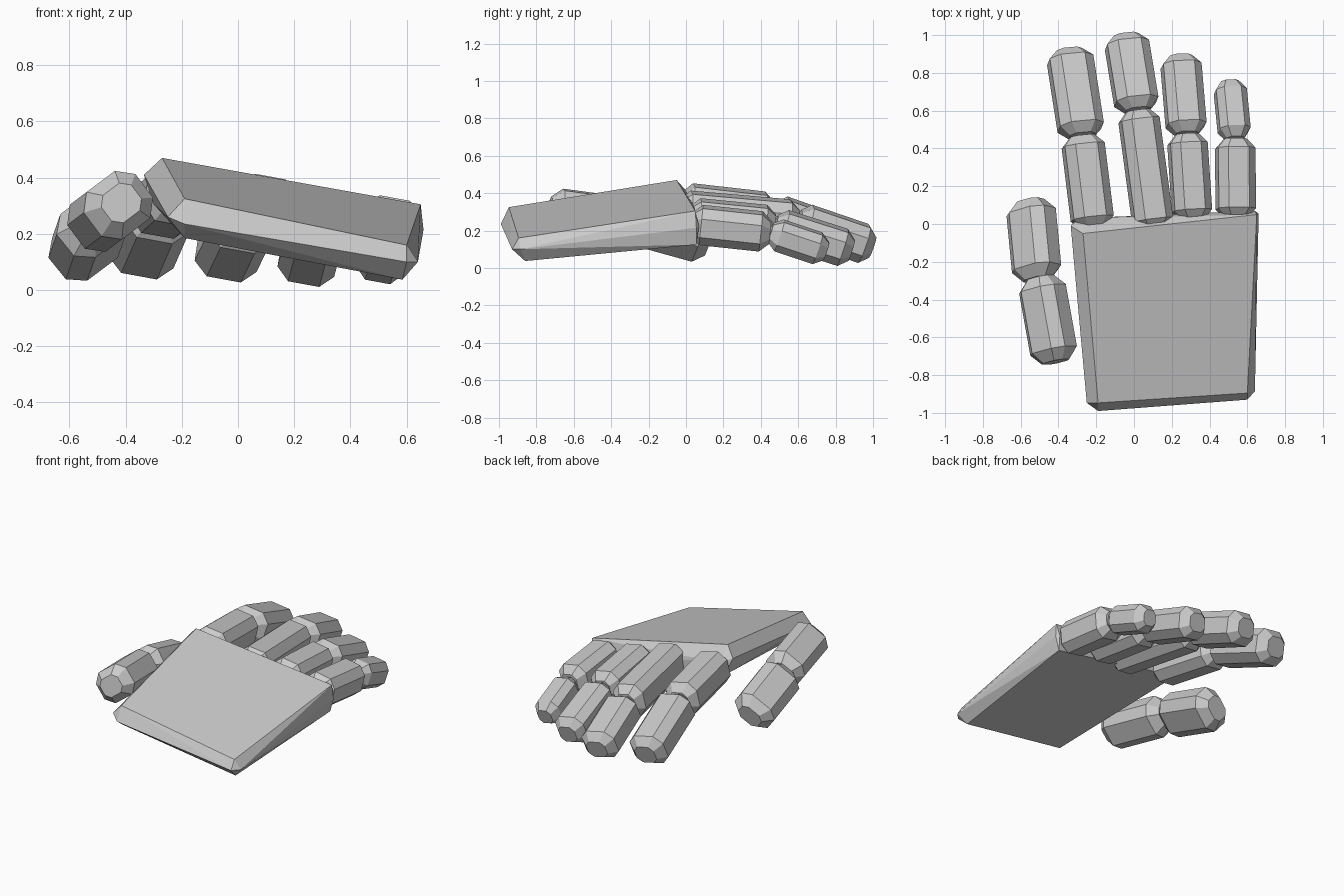
import bpy, bmesh
from mathutils import Vector

if "Cube" in bpy.data.objects:
    bpy.data.objects.remove(bpy.data.objects["Cube"])


def hull(name, pts):
    """Convex flat-faced solid around a handful of points."""
    bm = bmesh.new()
    for p in pts:
        bm.verts.new(p)
    bmesh.ops.convex_hull(bm, input=bm.verts)
    loose = [v for v in bm.verts if not v.link_faces]
    bmesh.ops.delete(bm, geom=loose, context='VERTS')
    bmesh.ops.dissolve_limit(bm, angle_limit=0.05, verts=bm.verts, edges=bm.edges)
    bmesh.ops.recalc_face_normals(bm, faces=bm.faces)
    me = bpy.data.meshes.new(name)
    bm.to_mesh(me)
    bm.free()
    ob = bpy.data.objects.new(name, me)
    bpy.context.collection.objects.link(ob)
    return ob


def bone(name, a, b, width, thick, up, cap=0.05):
    """Chamfered eight-sided finger segment from a to b, with tapered ends."""
    a, b = Vector(a), Vector(b)
    axis = (b - a).normalized()
    side = axis.cross(Vector(up)).normalized()
    nor = side.cross(axis)
    octagon = [(1, .5), (.55, 1), (-.55, 1), (-1, .5),
               (-1, -.5), (-.55, -1), (.55, -1), (1, -.5)]
    length = (b - a).length
    pts = []
    for t, s in ((0, .58), (cap, 1), (length - cap, 1), (length, .58)):
        for u, v in octagon:
            pts.append(a + axis * t + side * (u * s * width / 2) + nor * (v * s * thick / 2))
    return hull(name, pts)


# palm: tilted slab with chamfered rim
hull("palm", [
    (-.27, -.05, .47), (.65, .05, .305), (.60, -.895, .16), (-.19, -.947, .325),
    (-.335, -.01, .41), (-.25, -.947, .26), (-.19, -.99, .235), (.60, -.93, .10),
    (.64, -.885, .10), (.66, .055, .215), (.64, .07, .22), (-.27, .03, .38),
    (-.30, .03, .305), (.635, .055, .125), (.585, -.86, .037), (-.19, -.92, .185)])

# fingers: base, knuckle, tip, then (width, thickness) of each segment
fingers = {
    "index": [(-.215, -.02, .345), (-.275, .465, .29), (-.345, .915, .13), (.215, .21), (.235, .21)],
    "middle": [(.105, -.03, .305), (.02, .60, .25), (-.045, .995, .115), (.205, .21), (.225, .20)],
    "ring": [(.31, .02, .27), (.28, .475, .225), (.245, .885, .095), (.20, .20), (.205, .19)],
    "little": [(.54, .03, .235), (.535, .45, .19), (.505, .75, .09), (.20, .20), (.165, .165)],
}
tilt = (.18, 0, .98)
for name, (a, k, t, s1, s2) in fingers.items():
    bone(name + "_finger_base", a, k, *s1, tilt)
    bone(name + "_finger_tip", k, t, *s2, tilt)

# thumb: floats beside the palm, rolled outward
roll = (-.6, 0, .8)
bone("thumb_base", (-.415, -.73, .31), (-.495, -.285, .25), .235, .21, roll, .06)
bone("thumb_tip", (-.51, -.295, .25), (-.55, .12, .135), .255, .20, roll, .06)
